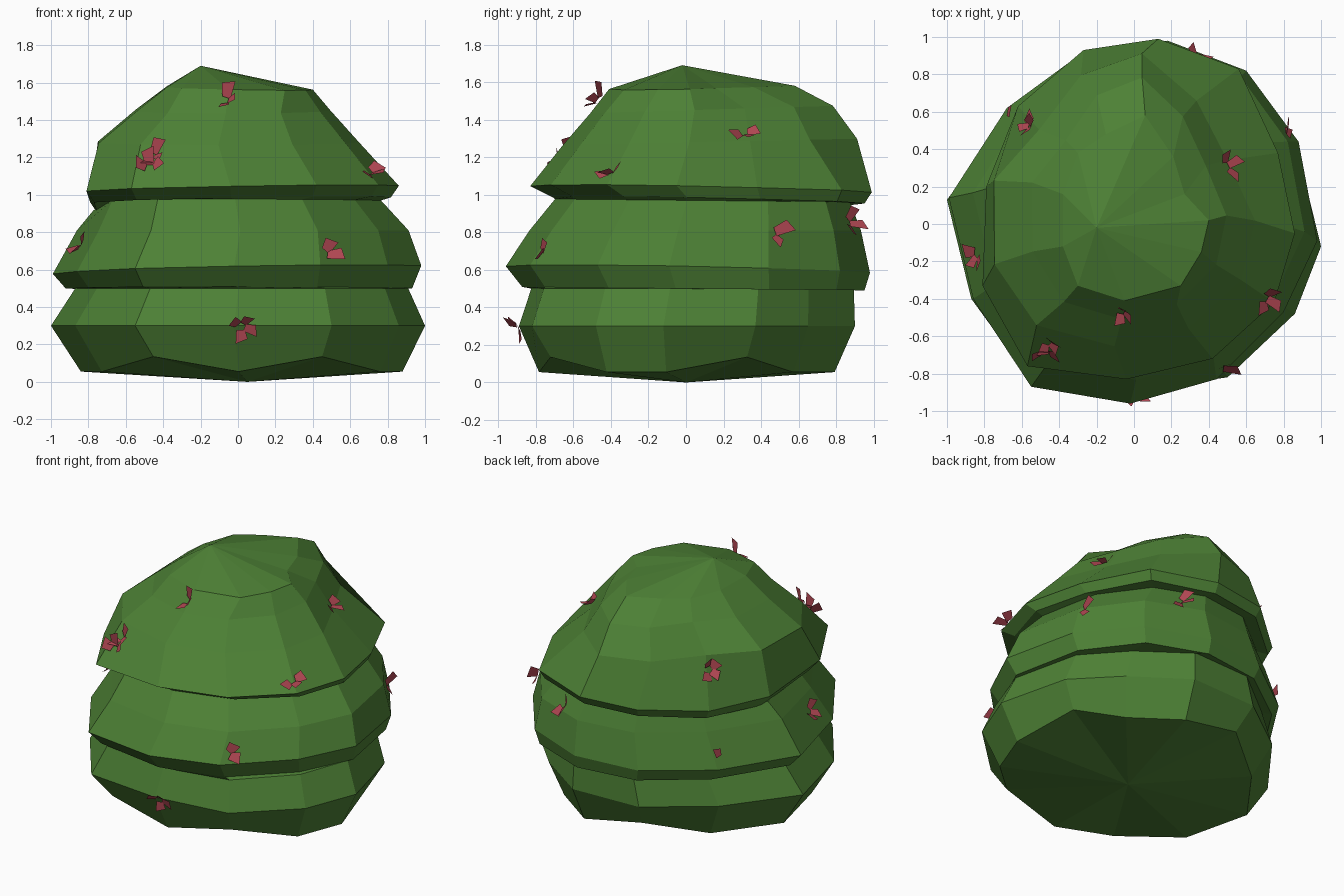
import bpy, bmesh, math, random
from mathutils import Vector
from mathutils.bvhtree import BVHTree

if "Cube" in bpy.data.objects:
    bpy.data.objects.remove(bpy.data.objects["Cube"])

random.seed(4)


def material(name, color):
    m = bpy.data.materials.new(name)
    m.diffuse_color = color
    m.use_nodes = True
    m.node_tree.nodes["Principled BSDF"].inputs["Base Color"].default_value = m.diffuse_color
    return m


def finish(name, bm, mat):
    me = bpy.data.meshes.new(name)
    bm.to_mesh(me)
    me.materials.append(mat)
    ob = bpy.data.objects.new(name, me)
    bpy.context.collection.objects.link(ob)
    return ob


green = material("leaf_green", (0.075, 0.22, 0.036, 1))
red = material("petal_red", (0.43, 0.061, 0.084, 1))

# Twelve-sided outlines of the three leafy tiers, anticlockwise from the right
low = [(1, -.12), (.88, .37), (.61, .65), (.25, .9), (-.25, .88), (-.66, .58),
       (-1, .13), (-.87, -.4), (-.55, -.84), (-.02, -.89), (.5, -.82), (.86, -.48)]
mid = [(.98, -.09), (.88, .44), (.6, .82), (.18, .98), (-.27, .92), (-.68, .62),
       (-.99, .14), (-.86, -.4), (-.55, -.87), (-.02, -.96), (.44, -.83), (.8, -.47)]
top = [(.86, -.05), (.77, .38), (.56, .83), (.13, .99), (-.27, .93), (-.62, .63),
       (-.79, .2), (-.81, -.33), (-.57, -.76), (-.04, -.83), (.42, -.72), (.75, -.42)]
# Uneven rim around the crown
crown = [(.40, .02), (.27, .16), (.21, .36), (.06, .58), (-.15, .48), (-.3, .38),
         (-.38, .16), (-.38, -.12), (-.3, -.33), (-.05, -.41), (.25, -.33), (.36, -.15)]

# Body rings: outline, x scale, y scale, x shift, y shift, height, x tilt, y tilt
rings = [
    (low, .86, .88, .02, 0, .085, 0, 0),
    (low, 1, 1, 0, 0, .30, 0, 0),
    (low, .89, .96, .02, .03, .50, 0, 0),
    (mid, .94, .94, .01, .03, .50, 0, -.01),
    (mid, 1, 1, 0, 0, .60, .02, -.02),
    (mid, .90, .91, .03, .04, .81, 0, 0),
    (mid, .78, .81, 0, .08, .97, 0, -.01),
    (top, .95, .91, 0, .05, .97, .02, -.02),
    (top, 1, 1, 0, 0, 1.03, .02, -.02),
    (top, .86, .86, -.07, .06, 1.28, 0, .02),
    (top, .64, .71, -.04, .08, 1.45, 0, .03),
    (crown, 1, 1, 0, 0, 1.57, -.02, .02),
]
# The dome is flattened on its back right, back left and front left corners
cuts = {0: .97, 1: .86, 2: .84, 5: .82, 4: .92, 8: .92, 7: .97}
droop = {5: .03, 6: .05}
bm = bmesh.new()
loops = []
for r, (outline, sx, sy, dx, dy, z, tx, ty) in enumerate(rings):
    loop = []
    for i, (x, y) in enumerate(outline):
        c = cuts.get(i, 1) if r in (9, 10) else 1
        px, py = x * sx * c + dx, y * sy * c + dy
        wave = (.05 if i in (1, 8, 10, 4) else -.03) if r == 0 else 0
        if r in (6, 7, 8):
            wave -= droop.get(i, 0)
        loop.append(bm.verts.new((px, py, z + tx * px + ty * py + wave)))
    loops.append(loop)
for a, b in zip(loops, loops[1:]):
    for i in range(12):
        j = (i + 1) % 12
        bm.faces.new((a[i], a[j], b[j], b[i]))
# Crown and underside meet at single points
apex = bm.verts.new((-.2, -.02, 1.69))
base = bm.verts.new((.05, 0, 0))
for i in range(12):
    j = (i + 1) % 12
    bm.faces.new((loops[-1][i], loops[-1][j], apex))
    bm.faces.new((loops[0][j], loops[0][i], base))
bm.normal_update()
tree = BVHTree.FromBMesh(bm)
finish("bush_body", bm, green)
bm.free()

# Curled petal groups: approximate place, turn angle, number of petals
flowers = [((-.07, -.46, 1.50), 100, 3), ((-.48, -.68, 1.26), 80, 3),
           ((-.48, -.72, 1.17), 200, 3), ((.70, -.40, 1.13), 40, 3),
           ((.48, -.80, .70), 150, 2), ((.02, -.93, .31), 90, 4),
           ((-.85, -.16, .74), 60, 3), ((.50, .31, 1.34), 20, 3),
           ((.80, .44, .79), 120, 2), ((.35, .87, .86), 70, 3),
           ((-.53, .52, 1.20), 60, 4), ((-.72, .58, .70), 0, 1)]
bm = bmesh.new()
for place, turn, count in flowers:
    spot, n, _, _ = tree.find_nearest(Vector(place))
    u = n.cross(Vector((0, 0, 1))).normalized()
    v = n.cross(u)
    for k in range(count):
        a = math.radians(turn + 75 * k)
        out = u * math.cos(a) + v * math.sin(a)
        side = n.cross(out)
        w, size = random.uniform(.03, .045), random.uniform(.075, .10)
        lift = random.uniform(.02, .075)
        pts = [spot + n * .012 + out * .02 - side * w * .6,
               spot + n * .012 + out * .02 + side * w * .6,
               spot + n * lift + out * size * .75 + side * w,
               spot + n * (lift + .015) + out * size - side * w * .7]
        bm.faces.new([bm.verts.new(p) for p in pts])
finish("red_petals", bm, red)
bm.free()
